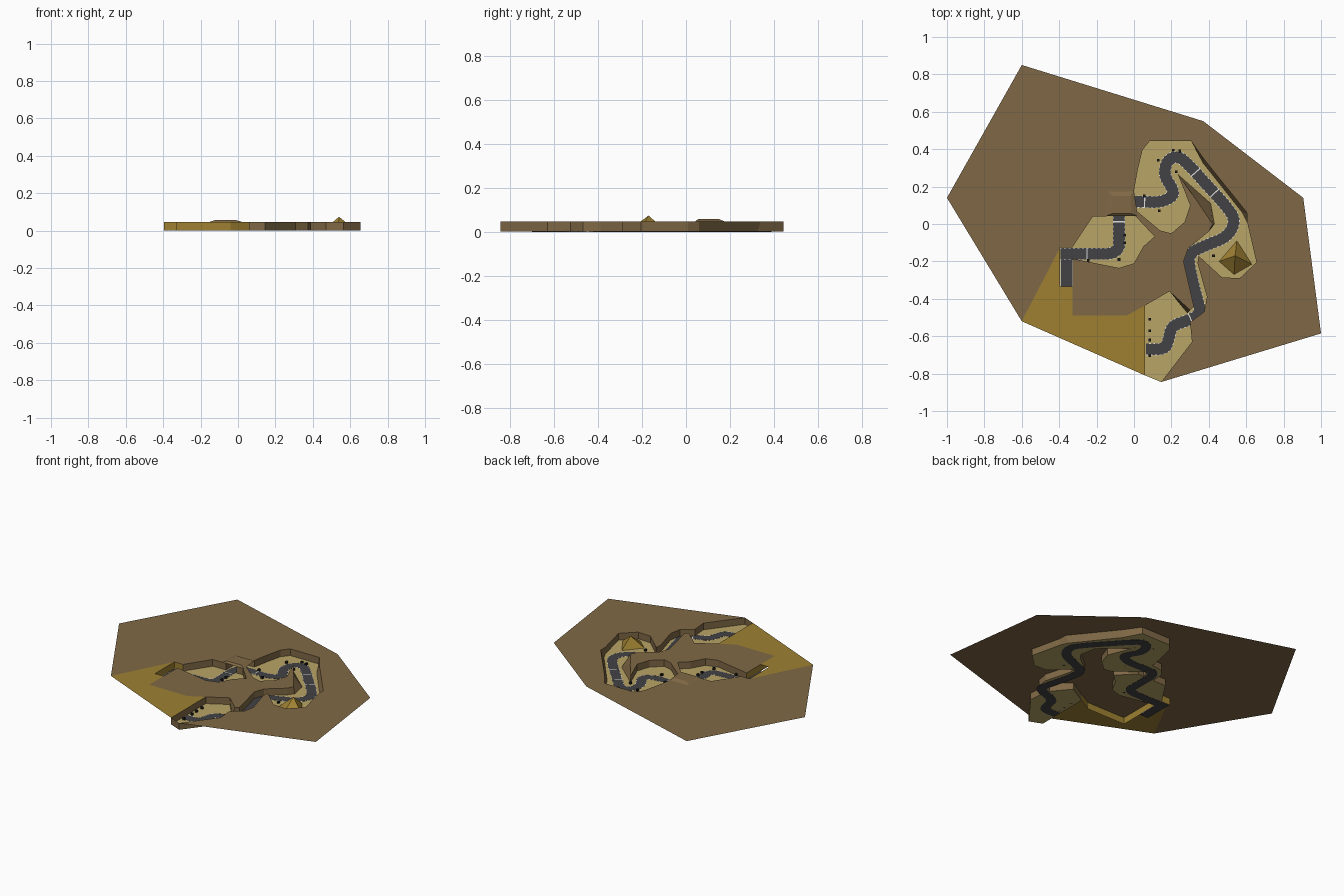
import bpy, bmesh, math
from mathutils import Vector

if "Cube" in bpy.data.objects:
    bpy.data.objects.remove(bpy.data.objects["Cube"])

TOP, FLOOR = 0.047, 0.001


def material(name, r, g, b):
    m = bpy.data.materials.new(name)
    m.diffuse_color = (r, g, b, 1)
    m.use_nodes = True
    m.node_tree.nodes["Principled BSDF"].inputs["Base Color"].default_value = m.diffuse_color
    return m


BROWN = material("brown rock", 0.216, 0.141, 0.061)
SAND = material("pale sand", 0.485, 0.376, 0.136)
GOLD = material("golden sand", 0.342, 0.216, 0.032)
TAR = material("grey asphalt", 0.055, 0.055, 0.061)
WHITE = material("white paint", 0.75, 0.75, 0.72)
BLACK = material("black post", 0.012, 0.012, 0.012)


def finish(bm, name, mat):
    me = bpy.data.meshes.new(name)
    bm.to_mesh(me)
    bm.free()
    me.materials.append(mat)
    ob = bpy.data.objects.new(name, me)
    bpy.context.collection.objects.link(ob)
    return ob


def sheet(name, pts, z, mat):
    """Flat polygon, facing up."""
    bm = bmesh.new()
    f = bm.faces.new([bm.verts.new((x, y, z)) for x, y in pts])
    f.normal_update()
    if f.normal.z < 0:
        f.normal_flip()
    bmesh.ops.triangulate(bm, faces=[f])
    finish(bm, name, mat)


def walls(name, pts, mat, low=None, closed=False, skip=()):
    """Vertical or sloped walls facing left of the path direction."""
    low = low or pts
    bm = bmesh.new()
    up = [bm.verts.new((x, y, TOP)) for x, y in pts]
    dn = [bm.verts.new((x, y, FLOOR)) for x, y in low]
    n = len(pts)
    for i in range(n if closed else n - 1):
        if i not in skip:
            j = (i + 1) % n
            bm.faces.new((dn[i], up[i], up[j], dn[j]))
    finish(bm, name, mat)


def chaikin(pts, times=2):
    for _ in range(times):
        out = [pts[0]]
        for a, b in zip(pts, pts[1:]):
            a, b = Vector(a), Vector(b)
            out += [a.lerp(b, 0.25), a.lerp(b, 0.75)]
        pts = out + [pts[-1]]
    return [Vector(p) for p in pts]


def offset(pts, d):
    """Mitred parallel of a path."""
    res = []
    for i, p in enumerate(pts):
        a = (p - pts[i - 1]).normalized() if i else None
        b = (pts[i + 1] - p).normalized() if i < len(pts) - 1 else None
        a, b = a or b, b or a
        t = (a + b).normalized()
        res.append(p + Vector((-t.y, t.x)) * d / max(t.dot(a), 0.5))
    return res


def ribbon(bm, left, right, z0, z1):
    """Thin plate between two parallel paths."""
    rows = [[bm.verts.new((p.x, p.y, z)) for p, z in
             ((l, z1), (r, z1), (r, z0), (l, z0))] for l, r in zip(left, right)]
    for a, b in zip(rows, rows[1:]):
        for k in range(4):
            m = (k + 1) % 4
            bm.faces.new((a[k], a[m], b[m], b[k]))
    bm.faces.new(rows[0][::-1])
    bm.faces.new(rows[-1])


# outlines of the canyons (counter-clockwise) and the sand border
main = [(.145, -.845), (.31, -.63), (.30, -.525), (.375, -.47), (.39, -.39),
        (.34, -.21), (.345, -.17), (.47, -.285), (.565, -.29), (.655, -.205),
        (.605, .01), (.605, .06), (.38, .34), (.305, .445), (.085, .445),
        (.045, .395), (.02, .29), (0, .18), (-.01, .09), (.14, -.035),
        (.20, -.05), (.27, .01), (.30, .10), (.235, .265), (.325, .14), (.42, 0),
        (.40, -.04), (.29, -.13), (.265, -.2), (.32, -.44), (.30, -.46),
        (.19, -.36), (.06, -.435), (.06, -.81)]
west = [(-.33, -.185), (-.08, -.235), (0, -.21), (.05, -.12), (.11, -.067),
        (.005, .045), (-.04, .042), (-.12, .042), (-.22, .04), (-.33, -.125)]
pit = [(-.395, -.125), (-.395, -.335), (-.33, -.335)]
border = [(.06, -.435), (-.04, -.49), (-.33, -.49), (-.33, -.335)]
rim = [(-.6, .85), (.37, .55), (.905, .14), (1, -.585)]

# plateau: brown rock and golden sand
sheet("plateau", rim + main[:-1] + border[1:] + west + pit[:1] +
      [(-.6, -.52), (-1, .14)], TOP, BROWN)
sheet("sand_plateau", [(-.6, -.52)] + pit + border[2::-1] + main[-1:], TOP, GOLD)

# canyon floors and walls, with a few walls leaning in
low = list(main)
low[11], low[12] = (.58, .06), (.37, .325)
low[24], low[25] = (.41, .11), (.43, 0)
low[30] = (.285, -.475)
sheet("main_canyon_floor", low, FLOOR, SAND)
walls("main_canyon_walls", main, BROWN, low, True, skip=(17,))
sheet("west_canyon_floor", west + pit, FLOOR, SAND)
walls("west_canyon_walls", west, BROWN, skip=(6,))
walls("pit_walls", west[-1:] + pit[:2], GOLD)
walls("sand_border_wall", border + west[:1], GOLD)

# tunnel under the rock mound
outer = [(0, .18), (-.08, .17), (-.12, .12), (-.12, .042)]
inner = [(-.04, .042), (-.035, .08), (-.01, .09)]
sheet("tunnel_floor", outer + inner, FLOOR, SAND)
walls("tunnel_outer_wall", outer, BROWN)
walls("tunnel_inner_wall", inner, BROWN)

# rock mound over the tunnel
bm = bmesh.new()
lo = [(-.15, .042), (.02, .042), (.0, .175), (-.14, .175)]
hi = [(-.12, .055), (-.015, .055), (-.02, .15), (-.115, .15)]
a = [bm.verts.new((x, y, TOP)) for x, y in lo]
b = [bm.verts.new((x, y, 0.058)) for x, y in hi]
for i in range(4):
    bm.faces.new((a[i], a[(i + 1) % 4], b[(i + 1) % 4], b[i]))
bm.faces.new(b)
finish(bm, "rock_mound", BROWN)

# road
path = [(-.392, -.16), (-.25, -.16), (-.08, -.16), (-.08, -.05), (-.08, .12),
        (.04, .12), (.14, .115), (.215, .15), (.20, .20), (.16, .26), (.175, .34),
        (.235, .365), (.29, .32), (.37, .23), (.49, .10), (.545, .02), (.50, -.07),
        (.38, -.115), (.29, -.16), (.30, -.25), (.335, -.39), (.36, -.48),
        (.29, -.515), (.20, -.545), (.185, -.62), (.165, -.67), (.065, -.67)]
road = chaikin(path)
HALF = 0.031
bm = bmesh.new()
ribbon(bm, offset(road, HALF), offset(road, -HALF), 0, 0.002)
entry = [Vector((-.361, -.335)), Vector((-.361, -.191))]
ribbon(bm, offset(entry, HALF), offset(entry, -HALF), 0, 0.002)
bmesh.ops.recalc_face_normals(bm, faces=bm.faces)
finish(bm, "road", TAR)


def resample(pts, step):
    out, carry = [], 0.0
    for p, q in zip(pts, pts[1:]):
        length = (q - p).length
        d = carry
        while d < length:
            out.append((p.lerp(q, d / length), (q - p).normalized()))
            d += step
        carry = d - length
    return out


# painted edge dashes and crossing lines
bm = bmesh.new()


def dash(c, t, length, width):
    ends = [c - t * length / 2, c + t * length / 2]
    ribbon(bm, offset(ends, width / 2), offset(ends, -width / 2), 0.0015, 0.0026)


for side in (HALF, -HALF):
    for p, t in resample(offset(road, side), 0.024):
        dash(p, t, 0.010, 0.004)
    dash((entry[0] + entry[1]) / 2 + Vector((side, 0)), Vector((0, 1)), 0.14, 0.004)
for spot in ((-.25, -.16), (-.08, .015), (.06, .12), (.33, .28), (.43, .165), (.305, -.508)):
    p, t = min(resample(road, 0.01), key=lambda s: (s[0] - Vector(spot)).length)
    dash(p, Vector((-t.y, t.x)), 0.066, 0.006)
bmesh.ops.recalc_face_normals(bm, faces=bm.faces)
finish(bm, "road_markings", WHITE)

# pyramid
bm = bmesh.new()
base = [bm.verts.new((x, y, FLOOR)) for x, y in
        ((.55, -.09), (.455, -.20), (.535, -.27), (.63, -.215))]
tip = bm.verts.new((.54, -.17, 0.074))
for i in range(4):
    bm.faces.new((base[i], base[(i + 1) % 4], tip))
finish(bm, "pyramid", GOLD)

# small dark posts beside the road
bm = bmesh.new()
for x, y in ((.085, -.51), (.085, -.57), (.085, -.62), (.085, -.705), (-.08, -.19),
             (-.245, -.195), (.425, -.17), (.13, .34), (.21, .395), (.245, .39),
             (.135, .07), (-.05, -.06), (-.05, -.1), (.225, .28), (.055, .15)):
    g = bmesh.ops.create_cube(bm, size=0.014)["verts"]
    bmesh.ops.translate(bm, verts=g, vec=(x, y, 0.008))
finish(bm, "roadside_posts", BLACK)
